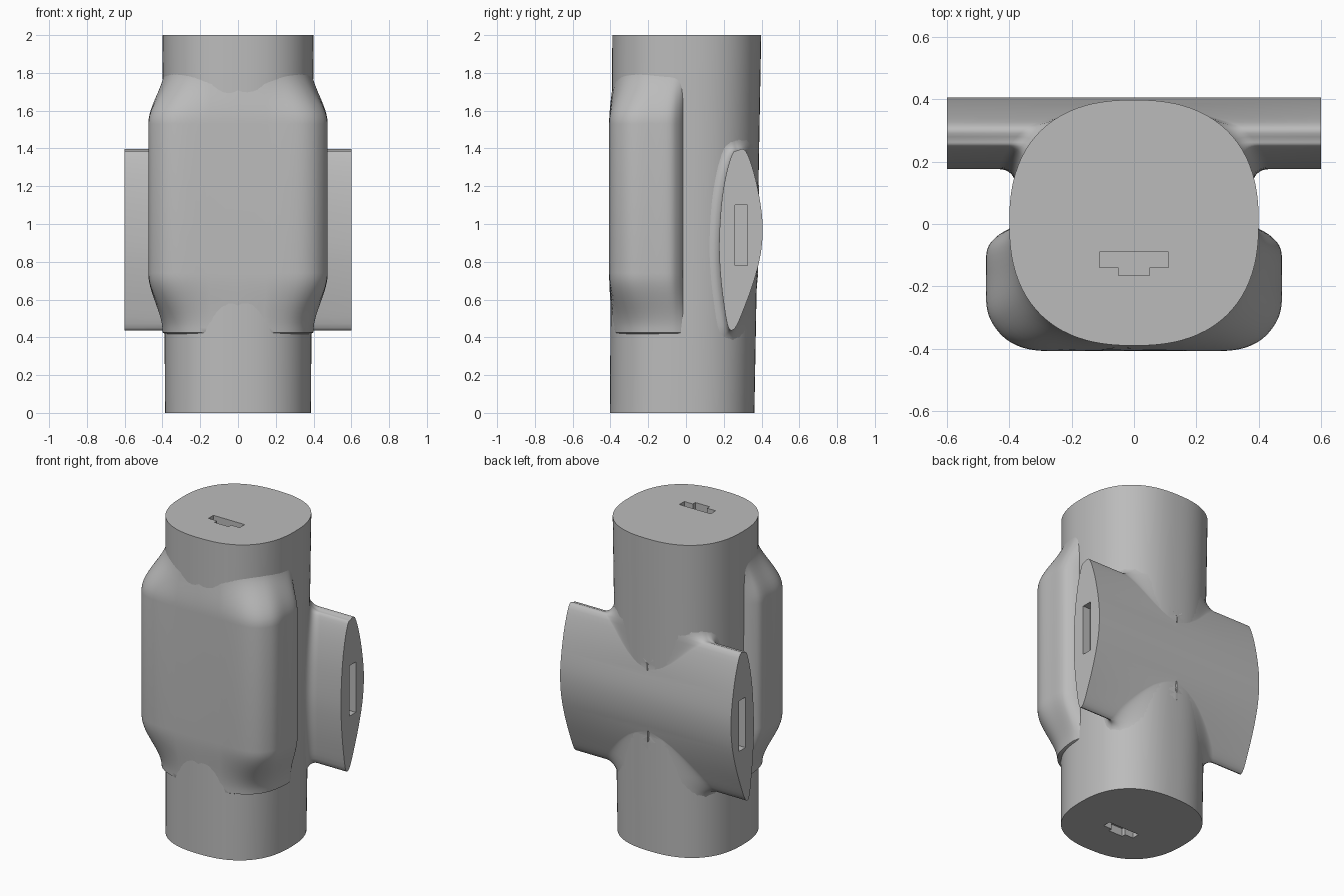
import bpy, bmesh, math
from mathutils import Vector

if "Cube" in bpy.data.objects:
    bpy.data.objects.remove(bpy.data.objects["Cube"], do_unlink=True)

grey = bpy.data.materials.new("plain_grey")
grey.use_nodes = True
COLOUR = (0.5, 0.5, 0.5, 1)
grey.diffuse_color = COLOUR
grey.node_tree.nodes["Principled BSDF"].inputs["Base Color"].default_value = COLOUR
POWER = 2.4


def smooth(t):
    t = max(0, min(1, t))
    return t * t * (3 - 2 * t)


def body_size(z):
    """Half width, half depth and centre y of the body at height z."""
    k = z / 2
    front, back = -0.403 + 0.013 * k, 0.362 + 0.036 * k
    return 0.386 + 0.014 * k, (back - front) / 2, (back + front) / 2


def body_x(y, z):
    a, b, c = body_size(z)
    v = abs(y - c) / b
    return a * (1 - v ** POWER) ** (1 / POWER) if v < 1 else 0.0


def body_point(x, y, z, scale=1.0):
    """Point on the body outline in the direction of (x, y)."""
    a, b, c = body_size(z)
    y -= c
    r = ((abs(x) / a) ** POWER + (abs(y) / b) ** POWER) ** (-1 / POWER) * scale
    return Vector((x * r, c + y * r, z))


def loft(name, rings):
    """Skin closed rings of points and cap both ends."""
    bm = bmesh.new()
    loops = [[bm.verts.new(p) for p in ring] for ring in rings]
    n = len(loops[0])
    for lo, hi in zip(loops, loops[1:]):
        for i in range(n):
            j = (i + 1) % n
            bm.faces.new((lo[i], lo[j], hi[j], hi[i]))
    bm.faces.new(loops[0])
    bm.faces.new(loops[-1])
    bmesh.ops.recalc_face_normals(bm, faces=bm.faces)
    mesh = bpy.data.meshes.new(name)
    bm.to_mesh(mesh)
    bm.free()
    mesh.materials.append(grey)
    obj = bpy.data.objects.new(name, mesh)
    bpy.context.collection.objects.link(obj)
    return obj


def activate(obj):
    bpy.ops.object.select_all(action='DESELECT')
    obj.select_set(True)
    bpy.context.view_layer.objects.active = obj


def cut(obj, rings):
    cutter = loft("slot_cutter", rings)
    cutter.hide_render = True
    mod = obj.modifiers.new("slot", 'BOOLEAN')
    mod.operation = 'DIFFERENCE'
    mod.solver = 'EXACT'
    mod.object = cutter
    activate(obj)
    bpy.ops.object.modifier_apply(modifier=mod.name)
    bpy.data.objects.remove(cutter, do_unlink=True)


def curve(points, steps, closed):
    """Catmull-Rom resampling of 2D points."""
    pts = [Vector(p) for p in points]
    n = len(pts)
    out = []
    for i in range(n if closed else n - 1):
        if closed:
            p = [pts[(i + k) % n] for k in (-1, 0, 1, 2)]
        else:
            p = [pts[min(max(i + k, 0), n - 1)] for k in (-1, 0, 1, 2)]
        for s in range(steps):
            t = s / steps
            out.append(0.5 * (2 * p[1] + (p[2] - p[0]) * t
                              + (2 * p[0] - 5 * p[1] + 4 * p[2] - p[3]) * t ** 2
                              + (3 * p[1] - p[0] - 3 * p[2] + p[3]) * t ** 3))
    return out if closed else out + [pts[-1]]


# Body: slightly tapering rounded-square column
SIDES = 96
angles = [math.tau * i / SIDES for i in range(SIDES)]
body = loft("body", [[body_point(math.cos(a), math.sin(a), z) for a in angles]
                     for z in (0, 0.5, 1, 1.5, 2)])

# Keyed slots in both ends of the body
key = [(-.11, -.09), (-.11, -.14), (-.05, -.14), (-.05, -.165),
       (.05, -.165), (.05, -.14), (.11, -.14), (.11, -.09)]
for low, high in ((-0.05, 0.05), (1.95, 2.05)):
    cut(body, [[(x, y, z) for x, y in key] for z in (low, high)])

# Front pad: rounded block whose ends sink into the body
half = curve([(0.40, -0.015), (0.44, -0.04), (0.472, -0.085), (0.474, -0.18),
              (0.472, -0.27), (0.447, -0.33), (0.395, -0.38), (0.31, -0.406),
              (0.15, -0.407)], 4, False)
outline = [(p.x, p.y) for p in half] + [(0, -0.407)]
outline += [(-p.x, p.y) for p in reversed(half)]
LOW, HIGH = 0.425, 1.53
heights = [LOW - 0.01] + [LOW + 0.315 * i / 12 for i in range(13)]
heights += [HIGH + 0.31 * i / 12 for i in range(13)]
rings = []
for z in heights:
    sink = 1 if z < LOW else 0.78 * smooth((0.74 - z) / 0.315)
    sink = max(sink, smooth((z - HIGH) / 0.31))
    rings.append([Vector((x, y, z)).lerp(body_point(x, y, z, 0.975), sink)
                  for x, y in outline])
pad = loft("front_pad", rings)

# Side stubs: one blade-shaped bar through the body, flared at the roots
section = curve([(.27, 1.388), (.315, 1.388), (.36, 1.27), (.392, 1.12), (.406, .98),
                 (.395, .84), (.36, .70), (.31, .56), (.262, .452), (.225, .45),
                 (.20, .58), (.182, .74), (.176, .90), (.187, 1.10), (.212, 1.26),
                 (.245, 1.37)], 4, True)
STEPS = 10
profiles = []
for i, p in enumerate(section):
    tangent = section[(i + 1) % len(section)] - section[i - 1]
    normal = Vector((-tangent.y, tangent.x)).normalized()
    a, b, c = body_size(p.y)
    root = body_x(p.x, p.y)
    slope = Vector(((root / a) ** (POWER - 1) / a,
                    min(1, abs(p.x - c) / b) ** (POWER - 1) / b)).normalized().y
    radius = min(0.075, 0.25 * (1 - max(0, normal.x * slope))) if root > 0 else 0
    line = [(0.6, p.x, p.y)]
    for s in range(STEPS, -1, -1):
        turn = math.pi / 2 * s / STEPS
        off = radius * (1 - math.sin(turn))
        y, z = p.x + normal.x * off, p.y + normal.y * off
        line.append((max(0.004, body_x(y, z) + radius * (1 - math.cos(turn)) - 0.004), y, z))
    y, z = line[-1][1:]
    line.append((0, p.x, p.y))
    profiles.append(line)
count = len(profiles[0])
right = [[(-x, y, z) for x, y, z in (line[k] for line in profiles)] for k in range(count)]
left = [[line[k] for line in profiles] for k in range(count - 2, -1, -1)]
stubs = loft("side_stubs", right + left)

# Plain slots in the stub ends
for side in (-1, 1):
    cut(stubs, [[(side * x, y, z) for y, z in ((.26, .78), (.325, .78), (.325, 1.1), (.26, 1.1))]
                for x in (0.55, 0.65)])

for obj in (body, pad, stubs):
    activate(obj)
    bpy.ops.object.shade_smooth_by_angle(angle=math.radians(40))
